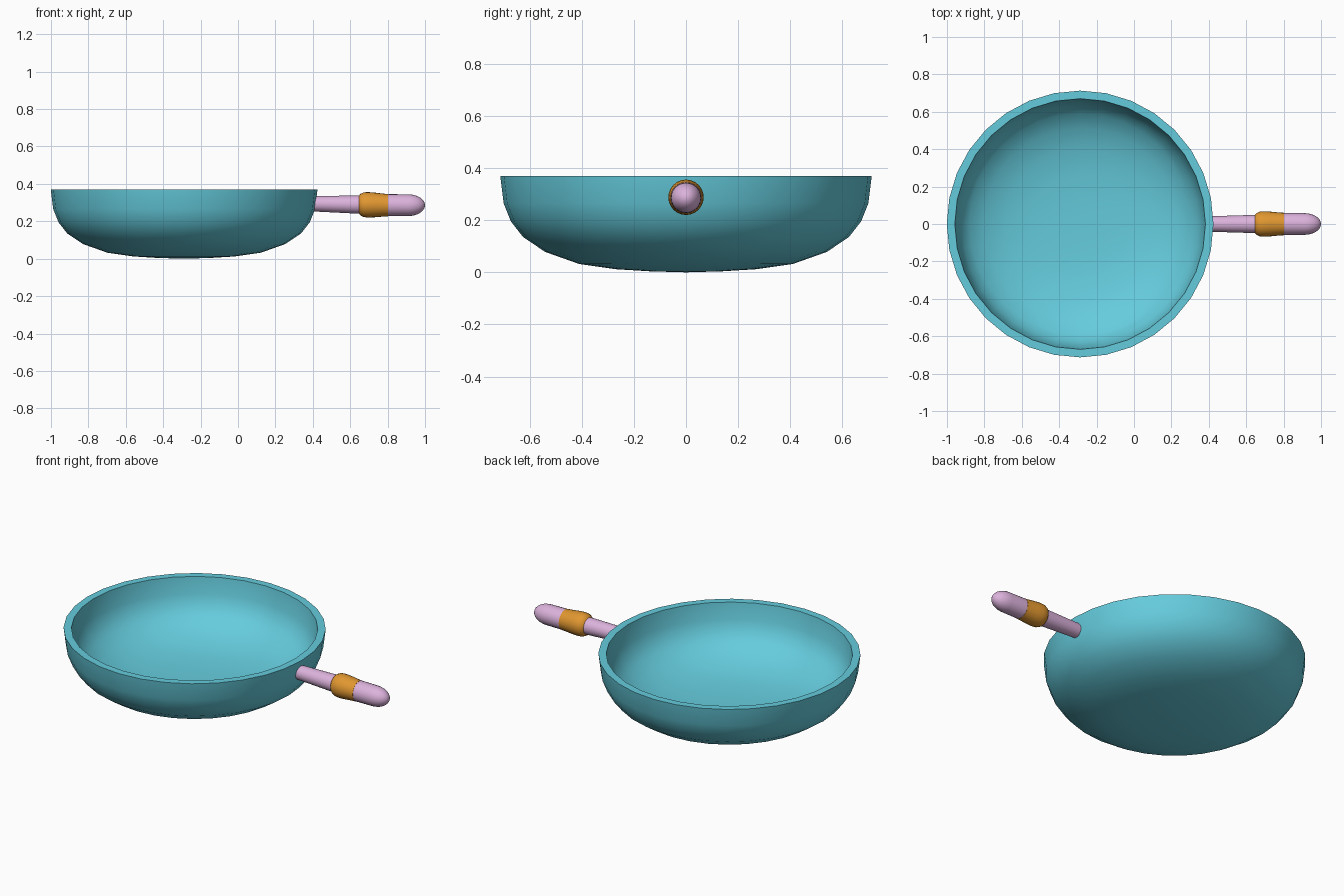
import bpy, bmesh, math
from mathutils import Vector

if "Cube" in bpy.data.objects:
    bpy.data.objects.remove(bpy.data.objects["Cube"])


def material(name, colour):
    m = bpy.data.materials.new(name)
    m.diffuse_color = (*colour, 1)
    m.use_nodes = True
    m.node_tree.nodes["Principled BSDF"].inputs["Base Color"].default_value = m.diffuse_color
    return m


teal = material("teal", (0.13, 0.60, 0.72))
pink = material("pink", (0.72, 0.45, 0.72))
orange = material("orange", (0.75, 0.31, 0.03))


def lathe(name, profile, sides, place, mat):
    """Revolve (radius, height) points; place(r, angle, h) gives the position."""
    bm = bmesh.new()
    rings = []
    for r, h in profile:
        if r == 0:
            rings.append([bm.verts.new(place(0, 0, h))] * sides)
        else:
            rings.append([bm.verts.new(place(r, math.tau * i / sides, h)) for i in range(sides)])
    for a, b in zip(rings, rings[1:]):
        for i in range(sides):
            j = (i + 1) % sides
            bm.faces.new(list(dict.fromkeys((a[i], a[j], b[j], b[i]))))
    bmesh.ops.recalc_face_normals(bm, faces=bm.faces)
    me = bpy.data.meshes.new(name)
    bm.to_mesh(me)
    bm.free()
    me.materials.append(mat)
    ob = bpy.data.objects.new(name, me)
    bpy.context.collection.objects.link(ob)
    bpy.ops.object.select_all(action='DESELECT')
    ob.select_set(True)
    bpy.context.view_layer.objects.active = ob
    bpy.ops.object.shade_smooth_by_angle(angle=math.radians(40))
    return ob


def upright(r, a, h):
    return Vector((-0.288 + r * math.cos(a), r * math.sin(a), h))


def along_x(r, a, h):
    # handle axis dips very slightly towards the tip
    z = 0.294 - 0.008 * min(1, max(0, (h - 0.4) / 0.4))
    return Vector((h, r * math.cos(a), z + r * math.sin(a)))


# pan: outer wall, flat rim and inner wall in one closed shell
pan = [(0, 0), (0.14, 0.004), (0.27, 0.012), (0.41, 0.032), (0.54, 0.078), (0.625, 0.135),
       (0.672, 0.195), (0.70, 0.265), (0.713, 0.37),
       (0.67, 0.37), (0.657, 0.27), (0.632, 0.21), (0.592, 0.163), (0.515, 0.115),
       (0.40, 0.075), (0.265, 0.056), (0.14, 0.048), (0, 0.045)]
lathe("pan_bowl", pan, 32, upright, teal)

# handle neck
lathe("handle_neck", [(0, 0.395), (0.041, 0.395), (0.049, 0.66), (0, 0.66)], 24, along_x, pink)

# orange collar
lathe("handle_collar", [(0, 0.645), (0.046, 0.645), (0.058, 0.655), (0.066, 0.672), (0.068, 0.695),
                        (0.066, 0.73), (0.061, 0.78), (0.060, 0.803), (0, 0.803)], 24, along_x, orange)

# rounded grip end
tip = [(0.058 * math.cos(t), 0.91 + 0.09 * math.sin(t))
       for t in (math.pi / 2 * k / 7 for k in range(7))]
lathe("handle_grip", [(0, 0.79), (0.059, 0.79)] + tip + [(0, 1.0)], 24, along_x, pink)
